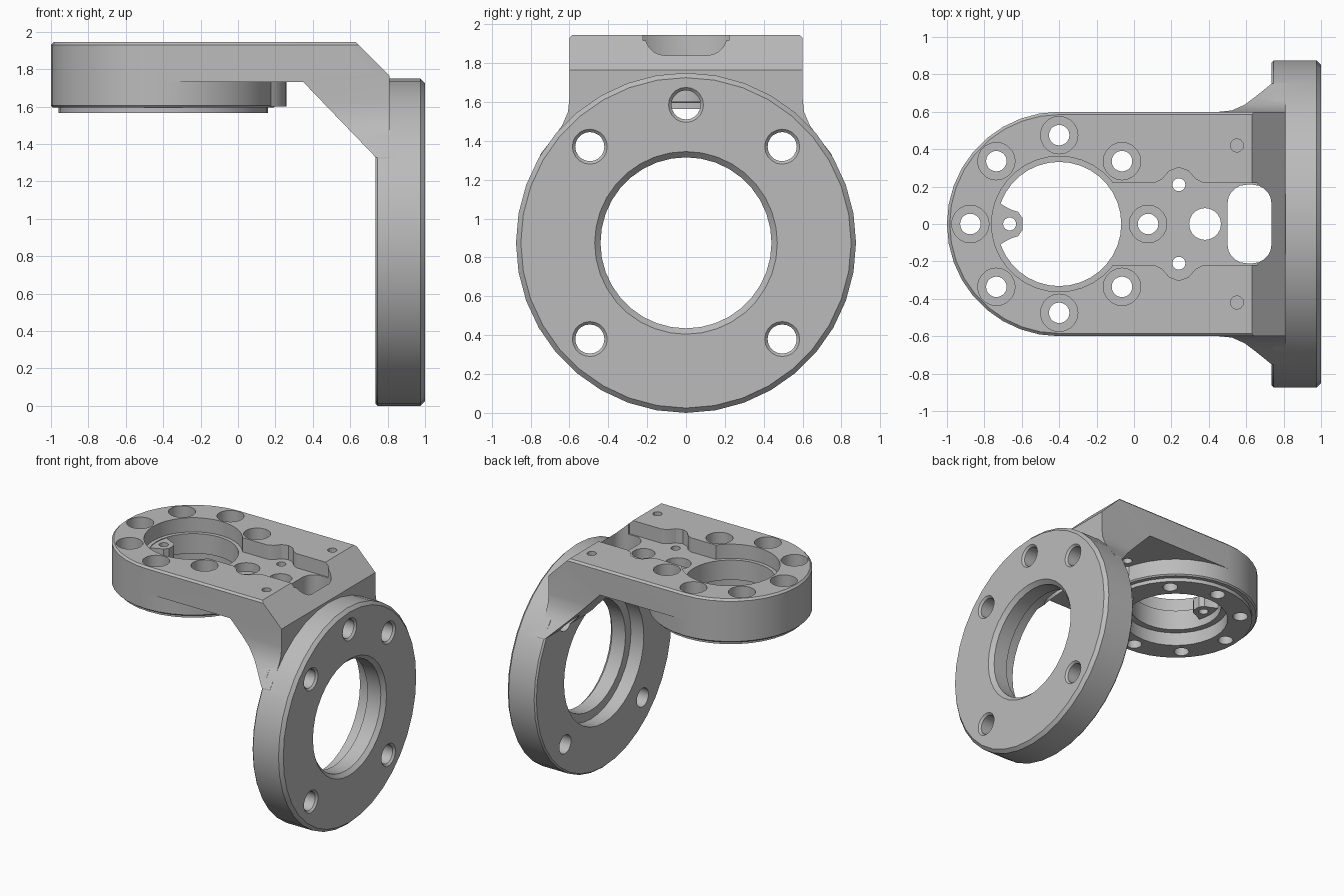
import bpy, bmesh, math

cube = bpy.data.objects.get("Cube")
if cube:
    bpy.data.objects.remove(cube, do_unlink=True)

grey = bpy.data.materials.new("machined_grey")
grey.use_nodes = True
tone = (0.5, 0.5, 0.5, 1)
grey.diffuse_color = tone
grey.node_tree.nodes["Principled BSDF"].inputs["Base Color"].default_value = tone


def make(name, loops):
    """Skin a stack of equal closed loops and cap both ends."""
    bm = bmesh.new()
    rows = [[bm.verts.new(p) for p in loop] for loop in loops]
    n = len(rows[0])
    for low, high in zip(rows, rows[1:]):
        for i in range(n):
            j = (i + 1) % n
            bm.faces.new((low[i], low[j], high[j], high[i]))
    bm.faces.new(rows[0])
    bm.faces.new(rows[-1])
    bmesh.ops.recalc_face_normals(bm, faces=bm.faces)
    mesh = bpy.data.meshes.new(name)
    bm.to_mesh(mesh)
    bm.free()
    mesh.materials.append(grey)
    obj = bpy.data.objects.new(name, mesh)
    bpy.context.collection.objects.link(obj)
    return obj


def turned(name, axis, a, b, profile, sides=20):
    """Round solid from (position, radius) steps along the x or z axis."""
    loops = []
    for h, r in profile:
        ring = []
        for i in range(sides):
            t = math.tau * i / sides
            u, v = a + r * math.cos(t), b + r * math.sin(t)
            ring.append((h, u, v) if axis == "x" else (u, v, h))
        loops.append(ring)
    return make(name, loops)


def combine(body, tool, operation):
    mod = body.modifiers.new("combine", 'BOOLEAN')
    mod.operation = operation
    mod.solver = 'EXACT'
    mod.object = tool
    bpy.context.view_layer.objects.active = body
    bpy.ops.object.modifier_apply(modifier=mod.name)
    bpy.data.objects.remove(tool, do_unlink=True)


TOP, FLOOR, UNDER = 1.945, 1.83, 1.73
BORE_X, RING_Z = -0.4, 0.875

# Arm: side outline crossed with a flared front outline
side = [(BORE_X, TOP), (0.63, TOP), (0.81, 1.765), (0.81, 1.3),
        (0.735, 1.33), (0.35, UNDER), (BORE_X, UNDER)]
bracket = make("bracket", [[(x, y, z) for x, z in side] for y in (-1, 1)])
half = [(0.585, TOP), (0.6, 1.93), (0.6, 1.62), (0.607, 1.55),
        (0.637, 1.48), (0.68, 1.42), (0.75, 1.33), (0.76, 1.25)]
front = half + [(-y, z) for y, z in reversed(half)]
combine(bracket, make("flare", [[(x, y, z) for y, z in front] for x in (-1.2, 1.2)]),
        'INTERSECT')

# Round end with its lower lip, rear boss and upright flange
combine(bracket, turned("round_end", "z", BORE_X, 0, [
    (1.565, 0.56), (1.595, 0.56), (1.595, 0.59), (1.605, 0.6),
    (1.93, 0.6), (TOP, 0.585)], 36), 'UNION')
combine(bracket, turned("boss", "z", 0.07, 0, [(1.6, 0.19), (1.8, 0.19)], 24), 'UNION')
combine(bracket, turned("flange", "x", 0, RING_Z, [
    (0.735, 0.863), (0.747, 0.875), (0.975, 0.875), (1, 0.85)], 36), 'UNION')

cutters = []

# Flange bore: front chamfer and rear counterbore
cutters.append(turned("flange_bore", "x", 0, RING_Z, [
    (0.6, 0.51), (0.85, 0.51), (0.85, 0.44), (0.97, 0.44), (1.01, 0.48)], 36))

# Flange screw holes
spots = [(sy * 0.495, RING_Z + sz * 0.495) for sy in (-1, 1) for sz in (-1, 1)]
for y, z in spots + [(0, 1.585)]:
    cutters.append(turned("flange_hole", "x", y, z, [
        (0.4, 0.075), (0.985, 0.075), (1.005, 0.095)]))

# Stepped main bore
cutters.append(turned("main_bore", "z", BORE_X, 0, [
    (1.5, 0.38), (1.67, 0.38), (1.67, 0.332), (FLOOR, 0.332),
    (FLOOR, 0.362), (2.1, 0.362)], 36))

# Recessed channel with two side lobes
channel = [(-0.3, -0.22), (0.66, -0.22), (0.66, 0.22), (-0.3, 0.22)]
cutters.append(make("channel", [[(x, y, z) for x, y in channel] for z in (FLOOR, 2.1)]))
for s in (-1, 1):
    lobe = [(0.11, 0.1), (0.37, 0.1), (0.37, 0.22), (0.33, 0.24), (0.29, 0.285),
            (0.24, 0.302), (0.19, 0.285), (0.15, 0.24), (0.11, 0.22)]
    cutters.append(make("lobe", [[(x, s * y, z) for x, y in lobe] for z in (FLOOR, 2.1)]))

# Rounded slot through the elbow
slot = []
for cx, cy, start in ((0.635, 0.11, 0), (0.6, 0.11, 90), (0.6, -0.11, 180), (0.635, -0.11, 270)):
    for k in range(6):
        t = math.radians(start + k * 18)
        slot.append((cx + 0.1 * math.cos(t), cy + 0.1 * math.sin(t)))
cutters.append(make("slot", [[(x, y, z) for x, y in slot] for z in (1.2, 2.1)]))

# Counterbored screws around the main bore
for i in range(8):
    t = math.tau * i / 8
    seat = 1.76 if i == 0 else 1.8
    cutters.append(turned("screw_hole", "z", BORE_X + 0.475 * math.cos(t),
                          0.475 * math.sin(t), [
        (1.5, 0.055), (seat, 0.055), (seat, 0.1), (2.1, 0.1)]))

# Plain holes in the channel and blind holes in the top
cutters.append(turned("cable_hole", "z", 0.38, 0, [(1.4, 0.085), (2.1, 0.085)]))
for s in (-1, 1):
    cutters.append(turned("pin_hole", "z", 0.24, s * 0.21, [(1.5, 0.035), (2.1, 0.035)], 14))
    cutters.append(turned("blind_hole", "z", 0.55, s * 0.42, [(1.85, 0.035), (2.1, 0.035)], 14))

for cutter in cutters:
    combine(bracket, cutter, 'DIFFERENCE')

# Small drilled tab inside the main bore
tab = [(-0.745, -0.13), (-0.7, -0.1), (-0.66, -0.078), (-0.62, -0.065), (-0.595, -0.03)]
tab += [(x, -y) for x, y in reversed(tab)]
combine(bracket, make("tab", [[(x, y, z) for x, y in tab] for z in (1.73, FLOOR - 0.005)]), 'UNION')
combine(bracket, turned("tab_hole", "z", -0.665, 0, [(1.7, 0.035), (1.9, 0.035)], 14),
        'DIFFERENCE')

bpy.ops.object.select_all(action='DESELECT')
bracket.select_set(True)
bpy.context.view_layer.objects.active = bracket
bpy.ops.object.shade_smooth_by_angle(angle=math.radians(25))
